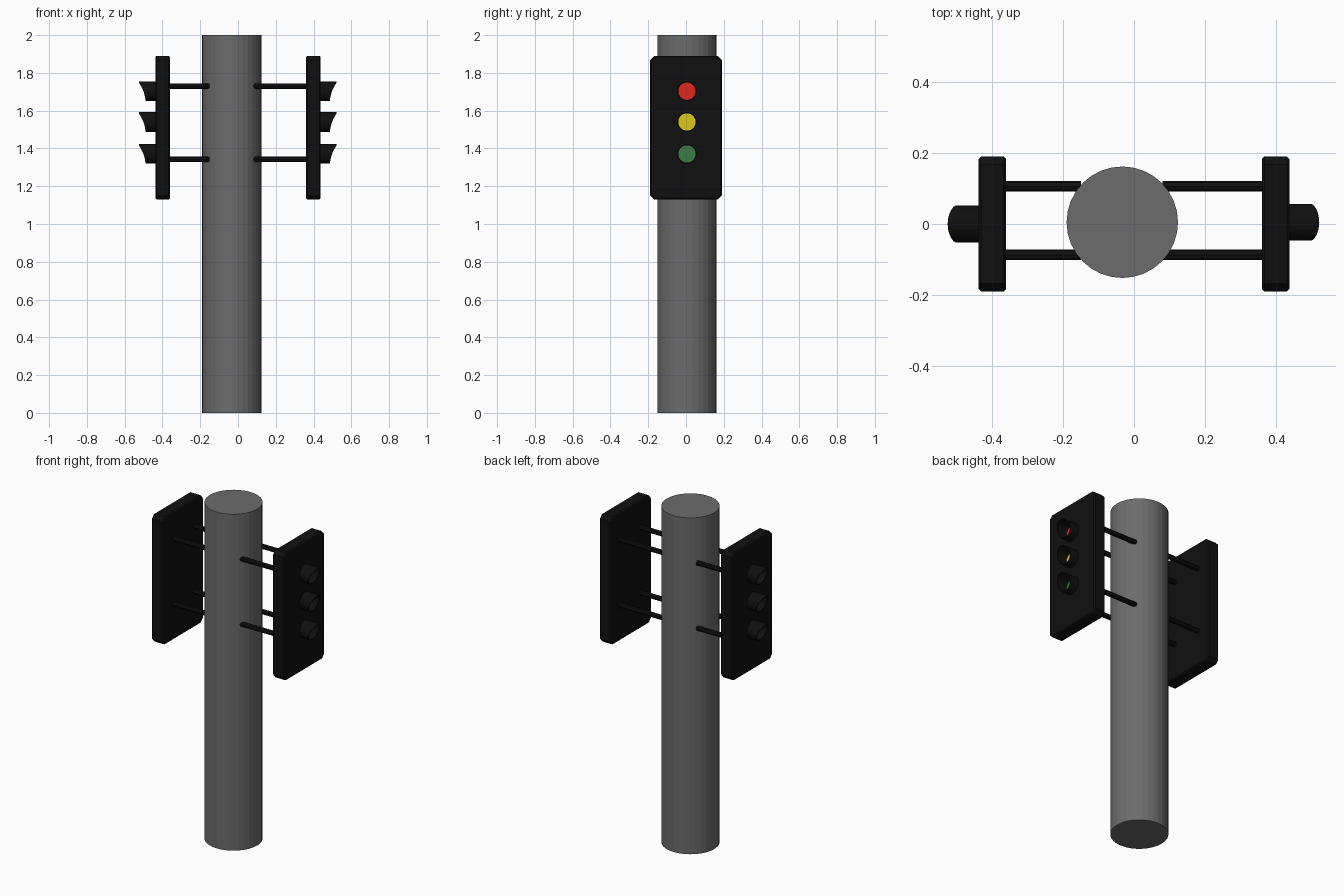
import bpy, bmesh, math
from mathutils import Matrix, Vector

old = bpy.data.objects.get("Cube")
if old:
    bpy.data.objects.remove(old, do_unlink=True)


def material(name, rgb, rough=0.6):
    m = bpy.data.materials.new(name)
    m.use_nodes = True
    m.diffuse_color = (*rgb, 1)
    shader = m.node_tree.nodes["Principled BSDF"]
    shader.inputs["Base Color"].default_value = (*rgb, 1)
    shader.inputs["Roughness"].default_value = rough
    return m


GREY = material("pole grey", (0.15, 0.15, 0.15))
BLACK = material("housing black", (0.005, 0.005, 0.005))
RED = material("lamp red", (0.75, 0.02, 0.01))
YELLOW = material("lamp yellow", (0.7, 0.58, 0.01))
GREEN = material("lamp green", (0.045, 0.2, 0.05))


def finish(name, bm, mat):
    bmesh.ops.recalc_face_normals(bm, faces=bm.faces)
    mesh = bpy.data.meshes.new(name)
    bm.to_mesh(mesh)
    bm.free()
    mesh.materials.append(mat)
    obj = bpy.data.objects.new(name, mesh)
    bpy.context.collection.objects.link(obj)
    return obj


def cylinder(name, start, end, radius, sides, mat):
    start, end = Vector(start), Vector(end)
    axis = end - start
    bm = bmesh.new()
    turn = axis.to_track_quat('Z', 'Y').to_matrix().to_4x4()
    bmesh.ops.create_cone(bm, cap_ends=True, segments=sides, radius1=radius, radius2=radius,
                          depth=axis.length,
                          matrix=Matrix.Translation((start + end) / 2) @ turn)
    return finish(name, bm, mat)


def housing(name, side):
    # Flat box with clipped corners and a fine chamfer around both faces
    bm = bmesh.new()
    bmesh.ops.create_cube(bm, size=1, matrix=Matrix.Translation((side * 0.399, 0, 1.51))
                          @ Matrix.Diagonal((0.078, 0.38, 0.76, 1)))
    corners = [e for e in bm.edges
               if abs(e.verts[0].co.x - e.verts[1].co.x) > 0.01]
    bmesh.ops.bevel(bm, geom=corners, offset=0.022, segments=1, affect='EDGES')
    rims = [e for e in bm.edges
            if abs(e.verts[0].co.x - e.verts[1].co.x) < 0.01]
    bmesh.ops.bevel(bm, geom=rims, offset=0.007, segments=1, affect='EDGES')
    return finish(name, bm, BLACK)


def visor(name, side, y, z, reach):
    # Hollow tube whose mouth sweeps forward towards the top
    outer, inner, base, sides = 0.052, 0.046, 0.434, 32
    bm = bmesh.new()
    rings = []
    for radius, tip in ((outer, False), (outer, True), (inner, True), (inner, False)):
        ring = []
        for i in range(sides):
            a = math.tau * i / sides
            t = (math.sin(a) + 1) / 2
            x = reach - 0.035 * (1 - t ** 1.7) if tip else base
            ring.append(bm.verts.new((side * x, y + radius * math.cos(a),
                                      z + radius * math.sin(a))))
        rings.append(ring)
    for k in range(4):
        a, b = rings[k], rings[(k + 1) % 4]
        for i in range(sides):
            j = (i + 1) % sides
            bm.faces.new((a[i], a[j], b[j], b[i]))
    obj = finish(name, bm, BLACK)
    for p in obj.data.polygons:
        p.use_smooth = True
    obj.data.set_sharp_from_angle(angle=math.radians(40))
    return obj


# Pole
POLE_X, POLE_Y = -0.033, 0.005
cylinder("pole", (POLE_X, POLE_Y, 0), (POLE_X, POLE_Y, 2), 0.157, 32, GREY)

# Signal heads on both sides
lamps = (("red", RED, 1.703), ("yellow", YELLOW, 1.54), ("green", GREEN, 1.371))
for label, side, y, reach, rod_end in (("left", 1, 0.005, 0.522, 0.08),
                                       ("right", -1, 0.0, 0.525, 0.15)):
    housing(label + "_housing", side)
    for colour, mat, z in lamps:
        visor(f"{label}_{colour}_visor", side, y, z, reach)
        cylinder(f"{label}_{colour}_lens", (side * 0.433, y, z),
                 (side * 0.441, y, z), 0.047, 32, mat)
    # Four mounting rods per head
    for height, z in (("upper", 1.73), ("lower", 1.342)):
        for depth, ry in (("front", -0.087), ("back", 0.106)):
            cylinder(f"{label}_{height}_{depth}_rod", (side * rod_end, ry, z),
                     (side * 0.37, ry, z), 0.0145, 8, BLACK)
